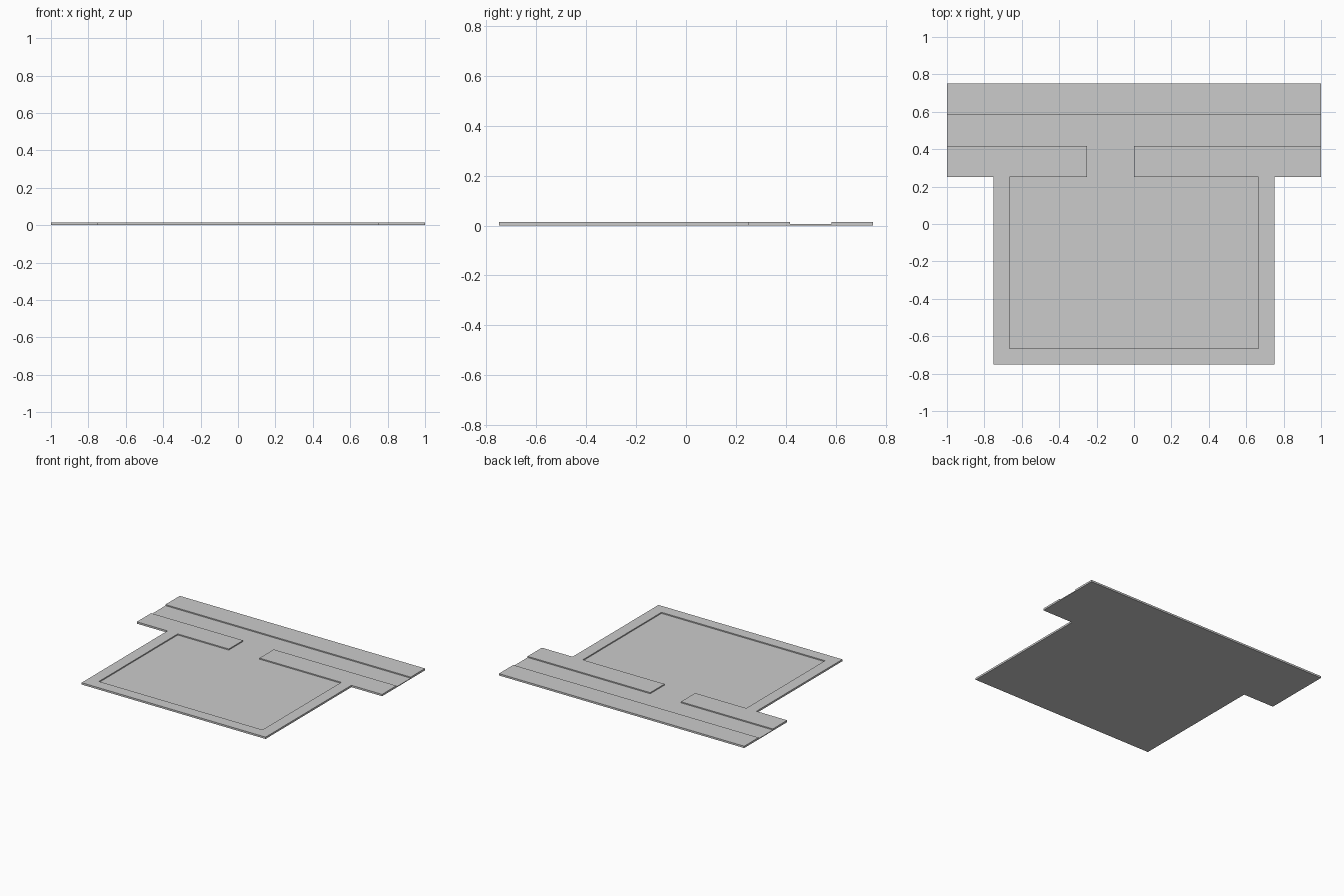
import bpy, bmesh

if "Cube" in bpy.data.objects:
    bpy.data.objects.remove(bpy.data.objects["Cube"])

HEIGHT, FLOOR = 0.0137, 0.0055
U = 1 / 12  # module used for wall widths


def prism(name, outline, z0, z1):
    """Extrude a flat outline upward from z0 to z1."""
    bm = bmesh.new()
    face = bm.faces.new([bm.verts.new((x, y, z0)) for x, y in outline])
    ext = bmesh.ops.extrude_face_region(bm, geom=[face])
    top = [g for g in ext["geom"] if isinstance(g, bmesh.types.BMVert)]
    bmesh.ops.translate(bm, verts=top, vec=(0, 0, z1 - z0))
    bmesh.ops.recalc_face_normals(bm, faces=bm.faces[:])
    mesh = bpy.data.meshes.new(name)
    bm.to_mesh(mesh)
    bm.free()
    obj = bpy.data.objects.new(name, mesh)
    bpy.context.collection.objects.link(obj)
    return obj


# T-shaped floor plate
plate = prism("floor_plate", [(-0.75, -0.75), (0.75, -0.75), (0.75, 0.25), (1, 0.25),
                              (1, 0.75), (-1, 0.75), (-1, 0.25), (-0.75, 0.25)], 0, HEIGHT)

# Sunken room, doorway and through corridor as one cutter
cutter = prism("room_cutter", [(-8 * U, -8 * U), (8 * U, -8 * U), (8 * U, 0.25), (0, 0.25),
                               (0, 5 * U), (1.1, 5 * U), (1.1, 7 * U), (-1.1, 7 * U),
                               (-1.1, 5 * U), (-0.25, 5 * U), (-0.25, 0.25), (-8 * U, 0.25)],
               FLOOR, 0.1)
cutter.hide_render = True

# Carve the recess and discard the cutter
mod = plate.modifiers.new("recess", "BOOLEAN")
mod.operation = "DIFFERENCE"
mod.solver = "EXACT"
mod.object = cutter
bpy.context.view_layer.objects.active = plate
bpy.ops.object.modifier_apply(modifier=mod.name)
bpy.data.objects.remove(cutter)
